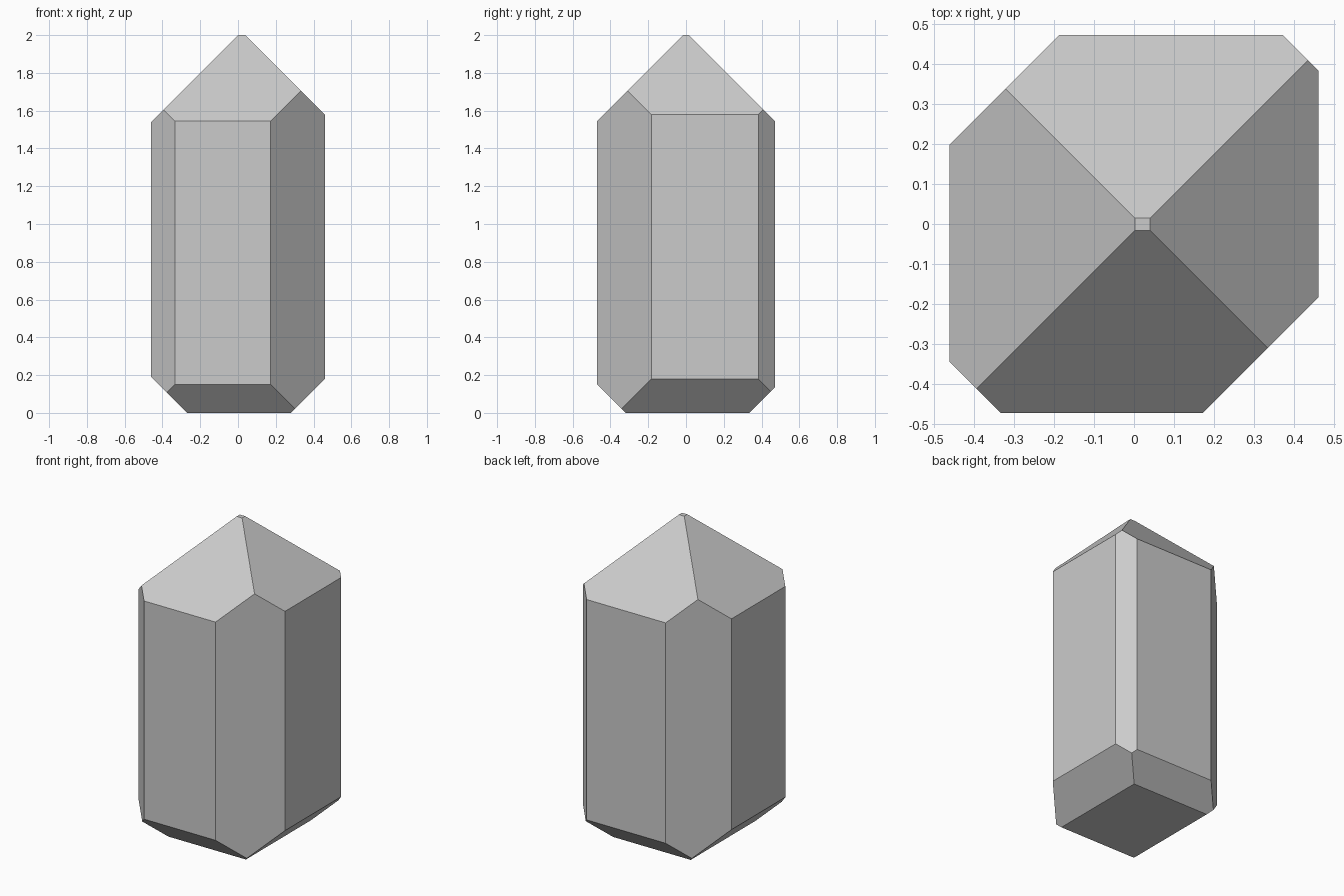
import bpy, bmesh
from mathutils import Vector

if "Cube" in bpy.data.objects:
    bpy.data.objects.remove(bpy.data.objects["Cube"])

# Each facet: outward direction and its limit, dot(direction, point) <= limit
facets = [
    # uneven vertical corner facets
    ((1, 1, 0), 0.843), ((-1, -1, 0), 0.805), ((-1, 1, 0), 0.658), ((1, -1, 0), 0.643),
    # pointed top
    ((0, -1, 1), 2.016), ((0, 1, 1), 2.015), ((1, 0, 1), 2.04), ((-1, 0, 1), 1.998),
    # bottom bevels
    ((0, -1, -1), 0.32), ((0, 1, -1), 0.335), ((1, 0, -1), 0.28), ((-1, 0, -1), 0.268),
]

# Square prism blank
bm = bmesh.new()
bmesh.ops.create_cube(bm, size=1)
bmesh.ops.scale(bm, vec=(0.92, 0.943, 2), verts=bm.verts)
bmesh.ops.translate(bm, vec=(0, 0, 1), verts=bm.verts)

# Slice off and cap each facet
for direction, limit in facets:
    n = Vector(direction)
    res = bmesh.ops.bisect_plane(
        bm, geom=bm.verts[:] + bm.edges[:] + bm.faces[:], dist=1e-5,
        plane_co=n * limit / n.length_squared, plane_no=n, clear_outer=True)
    rim = [e for e in bm.edges if e.is_boundary]
    if rim:
        bmesh.ops.holes_fill(bm, edges=rim, sides=0)
bmesh.ops.recalc_face_normals(bm, faces=bm.faces)

mesh = bpy.data.meshes.new("crystal")
bm.to_mesh(mesh)
bm.free()
bpy.context.collection.objects.link(bpy.data.objects.new("crystal", mesh))
